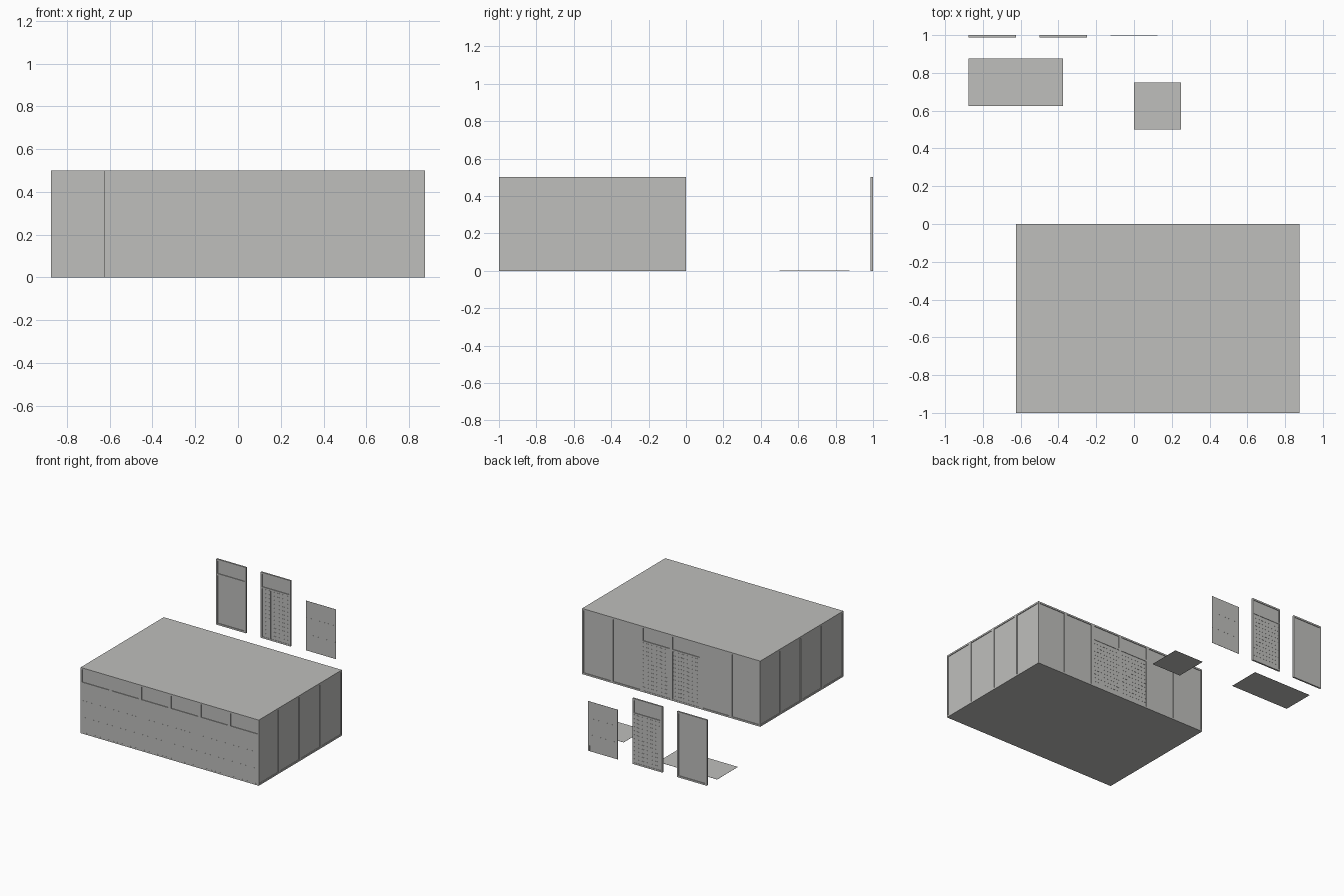
import bpy, bmesh, math
from mathutils import Vector

cube = bpy.data.objects.get("Cube")
if cube:
    bpy.data.objects.remove(cube, do_unlink=True)

MODULE, HEIGHT, DEPTH, RIM = 0.25, 0.5, 0.0125, 0.0125
HALF = MODULE / 2
DOOR_TOP, BAR_TOP = 0.378, 0.391

grey = bpy.data.materials.new("plain grey")
grey.use_nodes = True
grey.diffuse_color = (0.52, 0.52, 0.505, 1)
grey.node_tree.nodes["Principled BSDF"].inputs["Base Color"].default_value = grey.diffuse_color


def box(bm, x, y, z):
    """Add a box from three (low, high) ranges."""
    made = bmesh.ops.create_cube(bm, size=1)["verts"]
    for v in made:
        v.co = Vector([r[0] + (c + 0.5) * (r[1] - r[0]) for r, c in zip((x, y, z), v.co)])


def finish(bm, name):
    mesh = bpy.data.meshes.new(name)
    bm.to_mesh(mesh)
    bm.free()
    mesh.materials.append(grey)
    return mesh


def place(name, mesh, location, turn=0):
    ob = bpy.data.objects.new(name, mesh)
    ob.location = location
    ob.rotation_euler.z = math.radians(turn)
    bpy.context.collection.objects.link(ob)
    return ob


def frame(bm):
    """Outer rim of one wall module, outside face at y = 0."""
    full = (0, DEPTH)
    for side in (-1, 1):
        box(bm, sorted((side * HALF, side * (HALF - RIM))), full, (0, HEIGHT))
    for low in (0, HEIGHT - RIM):
        box(bm, (RIM - HALF, HALF - RIM), full, (low, low + RIM))


INNER = (RIM - HALF, HALF - RIM)


def plain_panel():
    bm = bmesh.new()
    frame(bm)
    box(bm, INNER, (0.005, 0.0075), (RIM, HEIGHT - RIM))
    return finish(bm, "plain_panel")


def window_panel():
    # Crossbar on the outside only
    bm = bmesh.new()
    frame(bm)
    box(bm, INNER, (0.005, 0.0075), (RIM, HEIGHT - RIM))
    box(bm, INNER, (0, 0.005), (DOOR_TOP, BAR_TOP))
    return finish(bm, "window_panel")


def slatted_panel():
    bm = bmesh.new()
    frame(bm)
    box(bm, INNER, (0.005, 0.0075), (BAR_TOP, HEIGHT - RIM))
    box(bm, INNER, (0, DEPTH), (DOOR_TOP, BAR_TOP))
    box(bm, INNER, (0.003, 0.0095), (RIM, DOOR_TOP))
    # Horizontal slats on both faces
    rows = 12
    pitch = (DOOR_TOP - RIM) / rows
    for i in range(rows):
        z = RIM + i * pitch
        box(bm, INNER, (0.002, 0.0105), (z, z + pitch * 0.9))
    box(bm, (-0.045, -0.042), (0.0015, 0.011), (RIM, DOOR_TOP))
    return finish(bm, "slatted_panel")


def add_door(bm, y):
    """Thin boarded door sheet with slim rails, a post and floor bolts."""
    box(bm, (-HALF, HALF), (y, y + 0.0015), (0, DOOR_TOP))
    for z in (0.125, 0.25):
        box(bm, (-HALF, HALF), (y - 0.0005, y + 0.002), (z, z + 0.002))
    box(bm, (-0.042, -0.04), (y - 0.0005, y), (0, DOOR_TOP))
    for x in (-0.04, 0.04, 0.11):
        box(bm, (x, x + 0.003), (y + 0.0015, y + 0.002), (0, 0.045))


def door_panel():
    bm = bmesh.new()
    frame(bm)
    box(bm, INNER, (0.005, 0.0075), (BAR_TOP, HEIGHT - RIM))
    box(bm, INNER, (0, DEPTH), (DOOR_TOP, BAR_TOP))
    add_door(bm, 0.0005)
    return finish(bm, "door_panel")


def door_sheet():
    bm = bmesh.new()
    add_door(bm, 0)
    return finish(bm, "door_sheet")


def sheet(name, x, y, z):
    bm = bmesh.new()
    box(bm, x, y, z)
    return place(name, finish(bm, name), (0, 0, 0))


plain, window, slatted = plain_panel(), window_panel(), slatted_panel()
door = door_panel()

# Hall: six modules wide, four deep
LEFT, RIGHT = -0.625, 0.875
for i in range(6):
    x = LEFT + (i + 0.5) * MODULE
    place("front_door_panel", door, (x, -1, 0))
    back = slatted if i in (2, 3) else plain
    place("back_wall_panel", back, (x, 0, 0), 180)
for i in range(4):
    y = -1 + (i + 0.5) * MODULE
    place("left_wall_panel", plain, (RIGHT, y, 0), 90)
    place("right_wall_panel", plain, (LEFT, y, 0), -90)

sheet("roof", (LEFT, RIGHT), (-1, 0), (HEIGHT - 0.001, HEIGHT))
sheet("floor", (LEFT, RIGHT), (-1, 0), (0, 0.001))

# Loose spare parts standing and lying behind the hall
place("spare_window_panel", window, (-0.75, 1 - DEPTH, 0))
place("spare_slatted_panel", slatted, (-0.375, 1 - DEPTH, 0))
place("spare_door_sheet", door_sheet(), (0, 0.9985, 0))
sheet("large_floor_tile", (-0.875, -0.375), (0.625, 0.875), (0, 0.001))
sheet("small_floor_tile", (0, 0.25), (0.5, 0.75), (0, 0.001))
